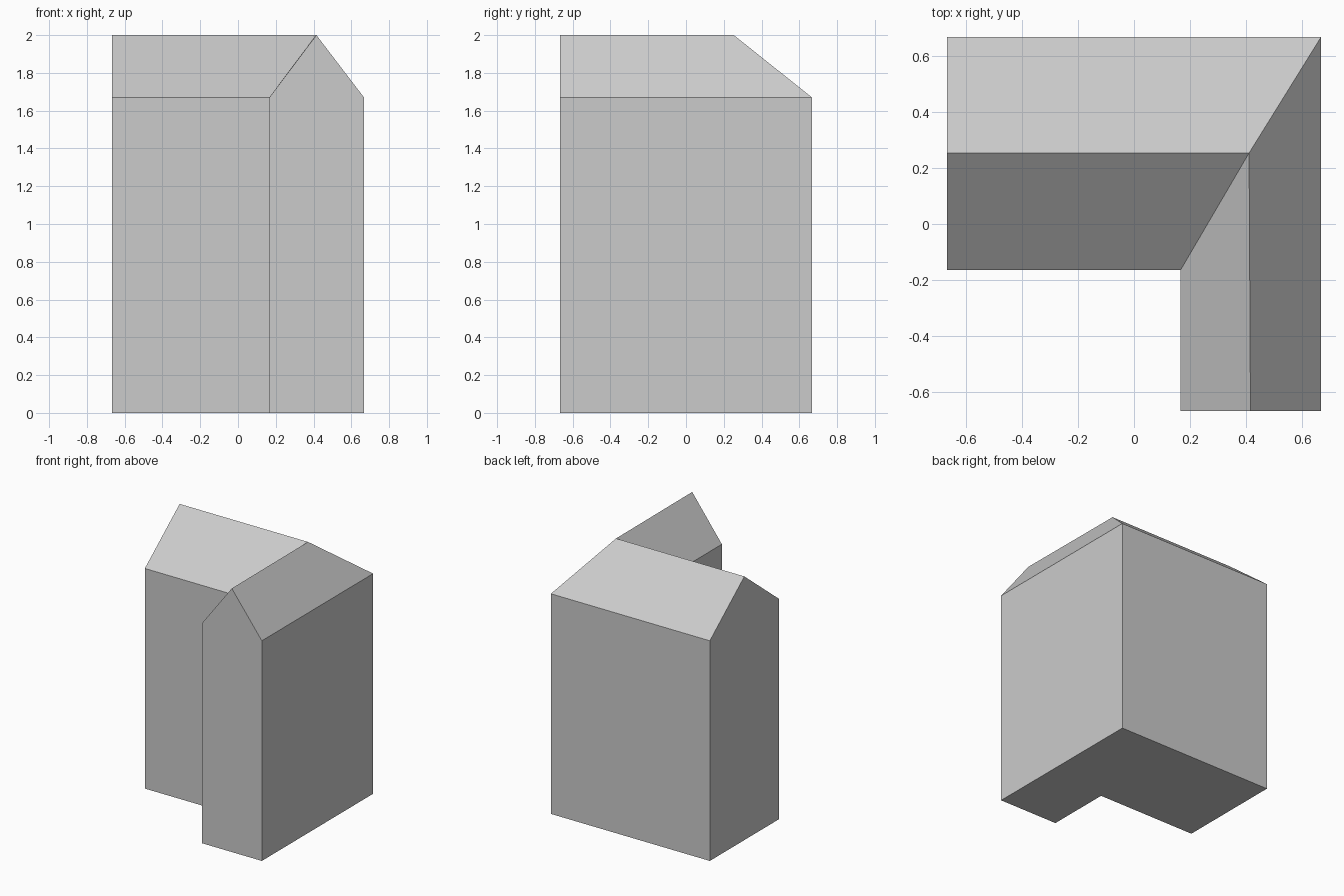
import bpy, bmesh

if "Cube" in bpy.data.objects:
    bpy.data.objects.remove(bpy.data.objects["Cube"])

H = 0.667        # half of the footprint
EAVE, TOP = 1.67, 2.0

# Plan positions (outer wall, ridge, inner wall) at the left gable, corner and front gable
stations = [
    ((-H, H), (-H, 0.253), (-H, -0.164)),
    ((H, H), (0.41, 0.253), (0.166, -0.164)),
    ((H, -H), (0.415, -H), (0.166, -H)),
]

# Gabled cross-section swept around the L-shaped plan
bm = bmesh.new()
rings = []
for outer, ridge, inner in stations:
    section = [(*outer, 0), (*outer, EAVE), (*ridge, TOP), (*inner, EAVE), (*inner, 0)]
    rings.append([bm.verts.new(p) for p in section])

# Walls, roof slopes and base
for a, b in zip(rings, rings[1:]):
    for i in range(5):
        j = (i + 1) % 5
        bm.faces.new((a[i], a[j], b[j], b[i]))

# Gable end walls
bm.faces.new(rings[0])
bm.faces.new(rings[-1])
bmesh.ops.recalc_face_normals(bm, faces=bm.faces)

mesh = bpy.data.meshes.new("l_shaped_house")
bm.to_mesh(mesh)
bm.free()
house = bpy.data.objects.new("l_shaped_house", mesh)
bpy.context.collection.objects.link(house)
